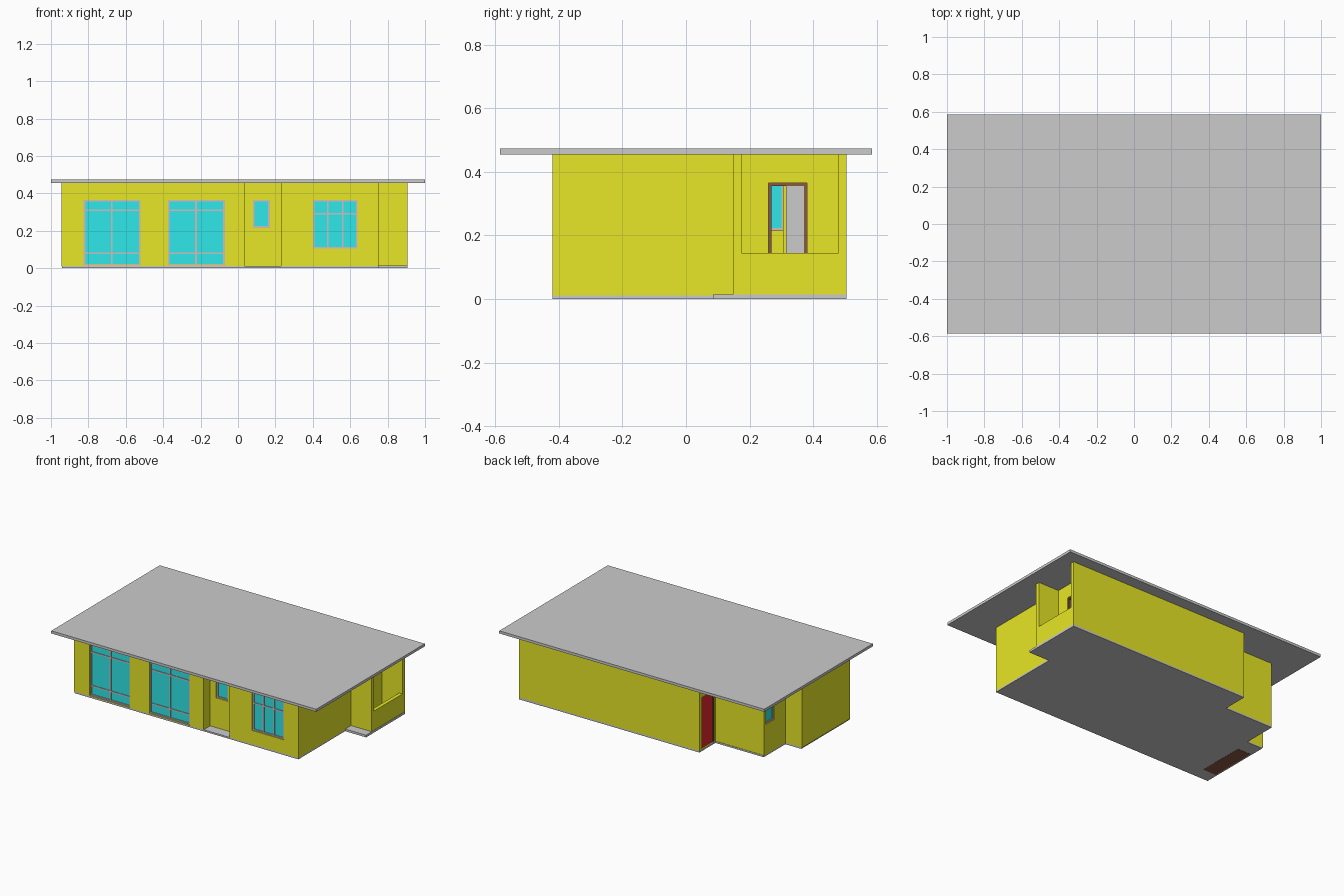
import bpy, bmesh

if "Cube" in bpy.data.objects:
    bpy.data.objects.remove(bpy.data.objects["Cube"])


def material(name, r, g, b):
    m = bpy.data.materials.new(name)
    m.diffuse_color = (r, g, b, 1)
    m.use_nodes = True
    m.node_tree.nodes["Principled BSDF"].inputs["Base Color"].default_value = m.diffuse_color
    return m


YELLOW = material("yellow_paint", 0.8, 0.8, 0.02)
GLASS = material("glass", 0.03, 0.8, 0.82)
FRAME = material("window_frame", 0.62, 0.52, 0.5)
RED = material("red_paint", 0.8, 0.02, 0.03)
BROWN = material("dark_wood", 0.25, 0.1, 0.06)
WHITE = material("white_paint", 1, 1, 1)


def finish(name, bm, mat=None):
    bmesh.ops.recalc_face_normals(bm, faces=bm.faces)
    me = bpy.data.meshes.new(name)
    bm.to_mesh(me)
    bm.free()
    ob = bpy.data.objects.new(name, me)
    bpy.context.collection.objects.link(ob)
    if mat:
        me.materials.append(mat)
    return ob


def add_box(bm, x, y, z):
    cube = bmesh.ops.create_cube(bm, size=1)["verts"]
    for v in cube:
        for i, (lo, hi) in enumerate((x, y, z)):
            v.co[i] = lo if v.co[i] < 0 else hi


def boxes(name, parts, mat=None):
    bm = bmesh.new()
    for p in parts:
        add_box(bm, *p)
    return finish(name, bm, mat)


def prism(name, pts, z0, z1, mat=None):
    bm = bmesh.new()
    face = bm.faces.new([bm.verts.new((x, y, z0)) for x, y in pts])
    ext = bmesh.ops.extrude_face_region(bm, geom=[face], use_keep_orig=True)
    for v in ext["geom"]:
        if isinstance(v, bmesh.types.BMVert):
            v.co.z = z1
    return finish(name, bm, mat)


def ring_walls(name, pts, t, z0, z1, mat):
    # hollow walls along a right-angled outline, thickness t inwards
    n = len(pts)
    inner = []
    for i, (x, y) in enumerate(pts):
        for (ax, ay), (bx, by) in ((pts[i - 1], pts[i]), (pts[i], pts[(i + 1) % n])):
            if abs(bx - ax) > abs(by - ay):
                y += t if bx > ax else -t
            else:
                x += -t if by > ay else t
        inner.append((x, y))
    bm = bmesh.new()
    loops = [[bm.verts.new((x, y, z)) for x, y in p]
             for p, z in ((pts, z0), (pts, z1), (inner, z1), (inner, z0))]
    for k in range(4):
        a, b = loops[k], loops[(k + 1) % 4]
        for i in range(n):
            j = (i + 1) % n
            bm.faces.new((a[i], a[j], b[j], b[i]))
    return finish(name, bm, mat)


T = 0.025
# Roof and floor
boxes("roof", [((-1, 1), (-0.585, 0.585), (0.455, 0.473))])
prism("floor_slab", [(-0.94, -0.42), (0.75, -0.42), (0.75, 0.085), (0.75, 0.505), (-0.455, 0.505),
                     (-0.455, 0.333), (-0.82, 0.333), (-0.82, 0.1), (-0.94, 0.1)], 0.001, 0.012)
boxes("porch_slab", [((0.74, 0.907), (0.085, 0.505), (0, 0.015))])
boxes("floor_inset", [((-0.93, -0.83), (-0.33, 0), (0, 0.011))], BROWN)

# House walls
walls = ring_walls("house_walls",
                   [(-0.945, -0.42), (0.035, -0.42), (0.035, -0.35), (0.23, -0.35), (0.23, -0.42),
                    (0.75, -0.42), (0.75, 0.505), (-0.455, 0.505), (-0.455, 0.33), (-0.82, 0.33),
                    (-0.82, 0.1), (-0.945, 0.1)], T, 0.01, 0.456, YELLOW)

# Side porch walls with a large opening above the parapet
boxes("porch_walls", [((0.745, 0.905), (0.147, 0.175), (0.013, 0.456)),
                      ((0.745, 0.905), (0.48, 0.505), (0.013, 0.456)),
                      ((0.88, 0.905), (0.175, 0.48), (0.013, 0.145))], YELLOW)


def span(axis, pos, out, a, z, d0, d1):
    # box on a wall plane: a along the wall, d0..d1 depth behind its outer face
    d = tuple(sorted((pos - out * d0, pos - out * d1)))
    return (a, d, z) if axis == "y" else (d, a, z)


cutters = []


def cut(name, axis, pos, out, a, z):
    cutters.append(boxes(name + "_cutter", [span(axis, pos, out, a, z, -0.02, 0.04)]))


def frame_parts(axis, pos, out, a, z, w, verts=(), rails=(), sill=True):
    put = lambda aa, zz, d=0.006: span(axis, pos, out, aa, zz, d, 0.02)
    parts = [put((a[0], a[0] + w), z), put((a[1] - w, a[1]), z), put(a, (z[1] - w, z[1]))]
    if sill:
        parts.append(put(a, (z[0], z[0] + w)))
    parts += [put((v - w / 2, v + w / 2), z, 0.007) for v in verts]
    parts += [put(a, (r - w / 2, r + w / 2), 0.008) for r in rails]
    return parts


def window(name, axis, pos, out, a, z, verts=(), rails=()):
    cut(name, axis, pos, out, a, z)
    boxes(name + "_frame", frame_parts(axis, pos, out, a, z, 0.009, verts, rails), FRAME)
    boxes(name + "_glass", [span(axis, pos, out, a, z, 0.012, 0.016)], GLASS)


# Windows
for side, x0 in (("left", -0.825), ("middle", -0.375)):
    window(side + "_tall_window", "y", -0.42, -1, (x0, x0 + 0.305), (0.014, 0.365),
           (x0 + 0.15,), (0.08, 0.31))
window("right_window", "y", -0.42, -1, (0.4, 0.64), (0.105, 0.365), (0.48, 0.56), (0.29,))
window("alcove_window", "y", -0.35, -1, (0.08, 0.17), (0.215, 0.365))
window("side_window", "x", -0.82, -1, (0.22, 0.31), (0.215, 0.365))

# Red back door
a, z = (0.342, 0.478), (0.012, 0.365)
cut("red_door", "x", -0.455, -1, a, z)
boxes("red_door_frame", frame_parts("x", -0.455, -1, a, z, 0.008, sill=False), BROWN)
boxes("red_door", [span("x", -0.455, -1, a, z, 0.01, 0.018)], RED)

# Porch door: half white leaf, half open
a, z = (0.26, 0.38), (0.012, 0.365)
cut("porch_door", "x", 0.75, 1, a, z)
boxes("porch_door_frame", frame_parts("x", 0.75, 1, a, z, 0.009, sill=False), BROWN)
boxes("porch_door", [span("x", 0.75, 1, (0.315, 0.372), z, 0.01, 0.018)], WHITE)

# Cut the openings
for c in cutters:
    m = walls.modifiers.new(c.name, "BOOLEAN")
    m.operation, m.solver, m.object = "DIFFERENCE", "EXACT", c
    c.hide_render = True
    c.display_type = "WIRE"
bpy.context.view_layer.update()
cut_mesh = bpy.data.meshes.new_from_object(walls.evaluated_get(bpy.context.evaluated_depsgraph_get()))
walls.modifiers.clear()
walls.data = cut_mesh
for c in cutters:
    bpy.data.objects.remove(c)
